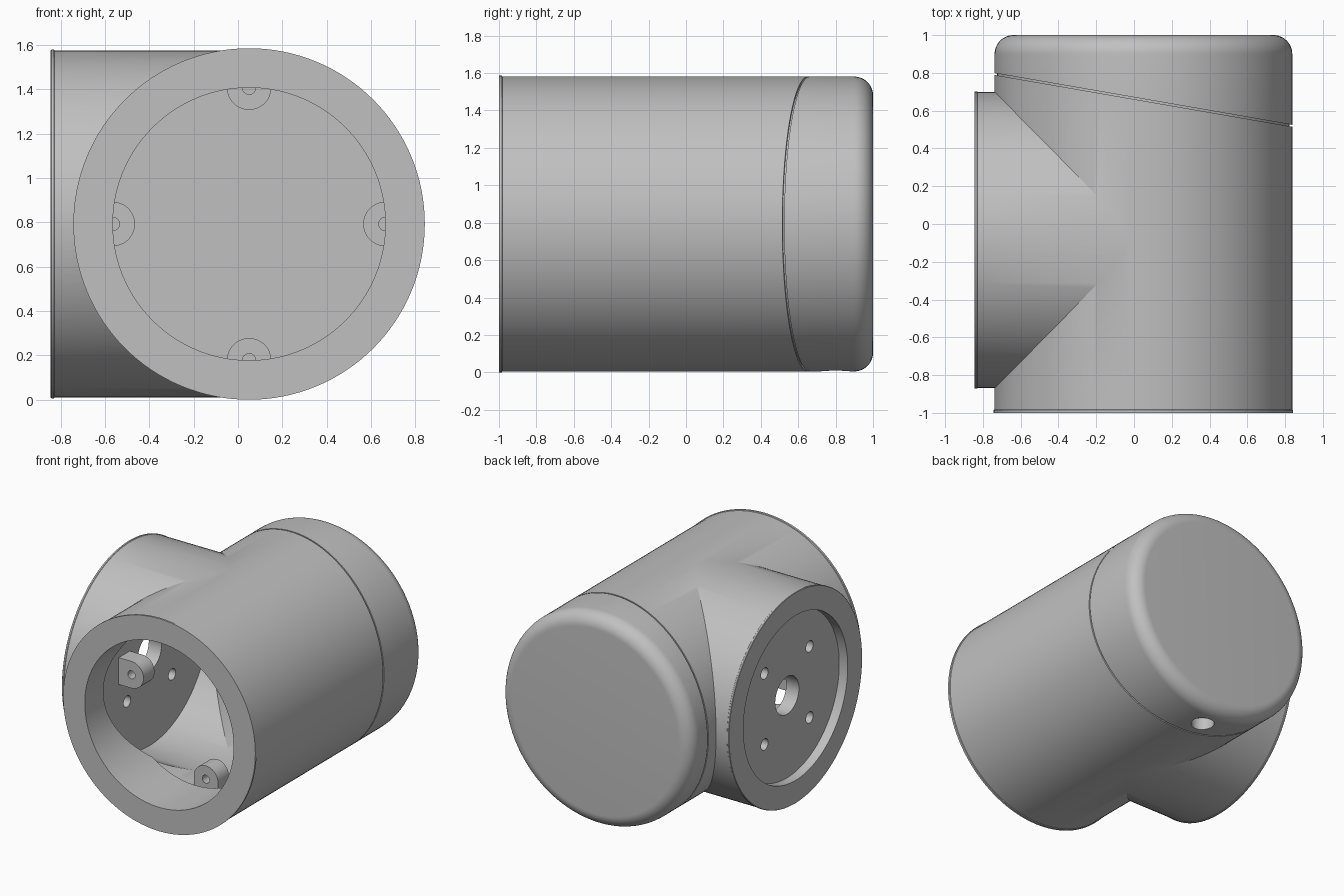
import bpy, bmesh, math
from mathutils import Matrix, Vector

if "Cube" in bpy.data.objects:
    bpy.data.objects.remove(bpy.data.objects["Cube"], do_unlink=True)

CX, CZ, BY = 0.05, 0.793, -0.085      # main axis x, axis height, branch axis y
R, BORE, CAVITY = 0.788, 0.615, 0.70
SEAM, SLOPE = 0.657, -0.174           # slanted joint between body and cap

grey = bpy.data.materials.new("plain_grey")
grey.use_nodes = True
grey.diffuse_color = (0.53, 0.53, 0.53, 1)
grey.node_tree.nodes["Principled BSDF"].inputs["Base Color"].default_value = (0.53, 0.53, 0.53, 1)


def finish(bm, name):
    bmesh.ops.remove_doubles(bm, verts=bm.verts, dist=1e-6)
    bmesh.ops.recalc_face_normals(bm, faces=bm.faces)
    mesh = bpy.data.meshes.new(name)
    bm.to_mesh(mesh)
    bm.free()
    mesh.materials.append(grey)
    obj = bpy.data.objects.new(name, mesh)
    bpy.context.collection.objects.link(obj)
    return obj


def lathe(name, profile, axis, centre, segs=128):
    """Spin (radius, distance, sheared) points round the x, y or z axis through centre."""
    bm = bmesh.new()
    rings = []
    for r, d, sheared in profile:
        ring = []
        for i in range(segs):
            a = 2 * math.pi * i / segs
            u, v = r * math.cos(a), r * math.sin(a)
            p = {"x": (d, u, v), "y": (u, d, v), "z": (u, v, d)}[axis]
            p = Vector(p) + Vector(centre)
            if sheared:
                p.y += SLOPE * (p.x - CX)
            ring.append(bm.verts.new(p))
        rings.append(ring)
    for a, b in zip(rings, rings[1:]):
        for i in range(segs):
            j = (i + 1) % segs
            bm.faces.new((a[i], a[j], b[j], b[i]))
    bm.faces.new(rings[0])
    bm.faces.new(rings[-1])
    return finish(bm, name)


def rod(name, r, start, end, axis, centre, segs=128):
    return lathe(name, [(r, start, False), (r, end, False)], axis, centre, segs)


def boolean(target, tool, operation="DIFFERENCE"):
    mod = target.modifiers.new("cut", "BOOLEAN")
    mod.operation, mod.object, mod.solver = operation, tool, "EXACT"
    bpy.context.view_layer.objects.active = target
    bpy.ops.object.modifier_apply(modifier=mod.name)
    bpy.data.objects.remove(tool, do_unlink=True)


def smooth(obj):
    bpy.ops.object.select_all(action="DESELECT")
    obj.select_set(True)
    bpy.context.view_layer.objects.active = obj
    bpy.ops.object.shade_smooth_by_angle(angle=math.radians(25))


MAIN, BRANCH = (CX, 0, CZ), (0, BY, CZ)

# Tee body: main tube with a thin front rim and a stepped slanted joint
body = lathe("tee_body", [
    (R + 0.005, -1, False), (R + 0.005, -0.985, False), (R, -0.982, False),
    (R, SEAM - 0.005, True), (R - 0.014, SEAM - 0.005, True),
    (R - 0.014, SEAM + 0.005, True)], "y", MAIN)
branch = lathe("branch", [
    (R - 0.004, -0.845, False), (R - 0.001, -0.842, False), (R - 0.001, -0.831, False),
    (R - 0.004, -0.828, False), (R - 0.004, CX, False)], "x", BRANCH)
boolean(body, branch, "UNION")

# Hollow inside, front bore and shallow flange recess
boolean(body, rod("cavity", CAVITY, -0.57, 1.5, "y", MAIN))
boolean(body, rod("branch_cavity", CAVITY - 0.004, -0.67, CX, "x", BRANCH))
boolean(body, rod("bore", BORE, -1.2, -0.5, "y", MAIN))
boolean(body, rod("recess", BORE, -1.0, -0.775, "x", BRANCH))

# Cable hole and four bolt holes in the branch plate
boolean(body, rod("cable_hole", 0.14, -0.9, -0.6, "x", BRANCH, 48))
for sy in (-1, 1):
    for sz in (-1, 1):
        centre = (0, BY + sy * 0.265, CZ + sz * 0.265)
        boolean(body, rod("bolt_hole", 0.042, -0.9, -0.6, "x", centre, 32))
smooth(body)

# End cap: hollow cup with a rounded back edge
fillet = 0.1
outer = [(R, SEAM + 0.005, True), (R, 1 - fillet, False)]
outer += [(R - fillet + fillet * math.cos(t), 1 - fillet + fillet * math.sin(t), False)
          for t in (math.pi / 2 * k / 12 for k in range(1, 13))]
cap = lathe("end_cap", outer, "y", MAIN)
boolean(cap, rod("cap_cavity", CAVITY, 0.2, 0.91, "y", MAIN))
boolean(cap, rod("drain_hole", 0.08, -0.2, 0.3, "z", (CX, 0.8, 0), 48))
smooth(cap)

# Four screw tabs round the inner wall
for k, place in enumerate(("left", "top", "right", "bottom")):
    bm = bmesh.new()
    tip = [(BORE - 0.1 * math.sin(t), 0.1 * math.cos(t))
           for t in (math.pi * i / 24 for i in range(25))]
    outline = [(0.73, 0.1)] + tip + [(0.73, -0.1)]
    face = bm.faces.new([bm.verts.new((x, -0.45, z)) for x, z in outline])
    moved = bmesh.ops.extrude_face_region(bm, geom=[face])["geom"]
    bmesh.ops.translate(bm, vec=(0, 0.13, 0),
                        verts=[v for v in moved if isinstance(v, bmesh.types.BMVert)])
    tab = finish(bm, "screw_tab_" + place)
    boolean(tab, rod("screw_hole", 0.03, -0.6, -0.2, "y", (BORE, 0, 0), 32))
    tab.data.transform(Matrix.Translation(MAIN) @ Matrix.Rotation(-k * math.pi / 2, 4, "Y"))
    smooth(tab)
